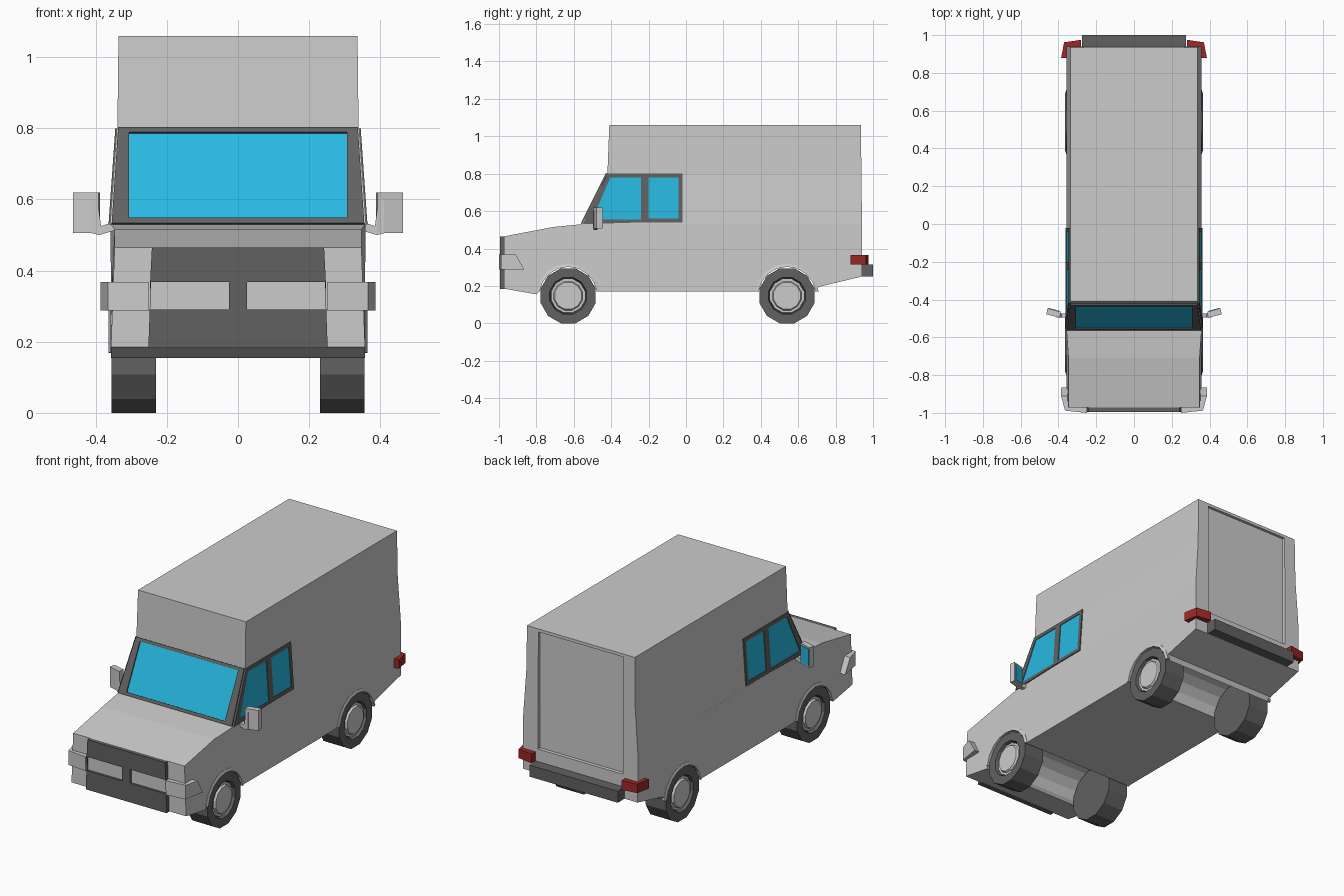
import bpy, bmesh
from math import sin, cos, pi, radians
from mathutils import Vector

if "Cube" in bpy.data.objects:
    bpy.data.objects.remove(bpy.data.objects["Cube"])


def material(name, rgb):
    m = bpy.data.materials.new(name)
    m.diffuse_color = (*rgb, 1)
    m.use_nodes = True
    m.node_tree.nodes["Principled BSDF"].inputs["Base Color"].default_value = m.diffuse_color
    return m


GLASS = material("glass_blue", (0.02, 0.48, 0.75))
DARK = material("dark_grey", (0.12, 0.12, 0.12))
RED = material("lamp_red", (0.35, 0.02, 0.02))


def finish(name, bm, mat=None, mirror=False):
    bmesh.ops.recalc_face_normals(bm, faces=bm.faces)
    me = bpy.data.meshes.new(name)
    bm.to_mesh(me)
    bm.free()
    ob = bpy.data.objects.new(name, me)
    bpy.context.collection.objects.link(ob)
    if mat:
        me.materials.append(mat)
    if mirror:
        mod = ob.modifiers.new("mirror", "MIRROR")
        mod.use_clip = False
        mod.use_mirror_merge = False
    return ob


def skin(loops, caps=True):
    """Join consecutive closed loops of points with quads."""
    bm = bmesh.new()
    rows = [[bm.verts.new(p) for p in loop] for loop in loops]
    n = len(rows[0])
    for a, b in zip(rows, rows[1:]):
        for i in range(n):
            j = (i + 1) % n
            bm.faces.new((a[i], a[j], b[j], b[i]))
    if caps:
        bm.faces.new(rows[0])
        bm.faces.new(rows[-1])
    bmesh.ops.remove_doubles(bm, verts=bm.verts, dist=1e-5)
    return bm


def shift(pts, push):
    return [Vector(p) + Vector(push) for p in pts]


def prism(name, pts, push, mat=None, mirror=False):
    return finish(name, skin([pts, shift(pts, push)]), mat, mirror)


def ring(name, outer, inner, push, mat=None, mirror=False):
    loops = [outer, shift(outer, push), shift(inner, push), inner, outer]
    return finish(name, skin(loops, False), mat, mirror)


def box(name, x0, x1, y0, y1, z0, z1, mat=None):
    return prism(name, [(x0, y0, z0), (x1, y0, z0), (x1, y1, z0), (x0, y1, z0)],
                 (0, 0, z1 - z0), mat)


def half_width(z):
    knots = [(0.15, 0.357), (0.53, 0.358), (0.80, 0.339), (1.06, 0.336)]
    for (z0, w0), (z1, w1) in zip(knots, knots[1:]):
        if z <= z1:
            return w0 + (w1 - w0) * (z - z0) / (z1 - z0)
    return knots[-1][1]


AXLES = (-0.63, 0.54)
HUB_Z = 0.147
ARC = [radians(172 - 164 * i / 8) for i in range(9)]


def arch(yc, r):
    return [(yc + r * cos(a), HUB_Z + r * sin(a)) for a in ARC]


# Body shell: side profile with wheel arches, pulled in towards the roof
profile = [(-0.972, 0.185), (-0.80, 0.155), *arch(AXLES[0], 0.158),
           *arch(AXLES[1], 0.158), (0.71, 0.195), (0.94, 0.25), (0.94, 0.62),
           (0.935, 1.06), (-0.41, 1.06), (-0.42, 0.80), (-0.555, 0.53),
           (-0.71, 0.515), (-0.972, 0.465)]
bm = skin([[(x, y, z) for y, z in profile] for x in (-1, 1)])
for level in (0.53, 0.80):
    bmesh.ops.bisect_plane(bm, geom=bm.verts[:] + bm.edges[:] + bm.faces[:],
                           dist=1e-4, plane_co=(0, 0, level), plane_no=(0, 0, 1))
for v in bm.verts:
    w = 0.347 if v.co.y < -0.7 and v.co.z > 0.4 else half_width(v.co.z)
    v.co.x = w if v.co.x > 0 else -w
body = finish("body_shell", bm)

# Recessed rear door
cutter = box("door_cutter", -0.265, 0.265, 0.92, 1.1, 0.385, 1.043)
cutter.hide_render = True
mod = body.modifiers.new("rear_door", "BOOLEAN")
mod.operation, mod.object, mod.solver = "DIFFERENCE", cutter, "EXACT"
bpy.context.view_layer.objects.active = body
bpy.ops.object.modifier_apply(modifier="rear_door")
bpy.data.objects.remove(cutter)


# Side windows
def side(pts, off=0.0):
    return [(half_width(z) + off, y, z) for y, z in pts]


def rect(y0, y1, z0, z1):
    return [(y0, z0), (y0, z1), (y1, z1), (y1, z0)]


panes = {
    "front": ([(-0.553, 0.53), (-0.42, 0.80), (-0.22, 0.80), (-0.22, 0.54)],
              [(-0.50, 0.555), (-0.405, 0.78), (-0.24, 0.78), (-0.24, 0.555)]),
    "rear": (rect(-0.22, -0.02, 0.54, 0.80), rect(-0.20, -0.04, 0.56, 0.78)),
}
for label, (outer, inner) in panes.items():
    ring(label + "_side_window_frame", side(outer, -0.005), side(inner, -0.005),
         (0.011, 0, 0), DARK, True)
    prism(label + "_side_window_glass", side(inner, -0.005), (0.007, 0, 0), GLASS, True)


# Windshield
def shield(x_low, x_high, z0, z1):
    corners = [(-x_low, z0), (-x_high, z1), (x_high, z1), (x_low, z0)]
    return [(x, -0.555 + (z - 0.53) * 0.5, z) for x, z in corners]


glass = shield(0.306, 0.306, 0.545, 0.785)
ring("windshield_frame", shield(0.355, 0.337, 0.53, 0.80), glass, (0, -0.008, 0.004), DARK)
prism("windshield_glass", shift(glass, (0, 0.004, -0.002)), (0, -0.006, 0.003), GLASS)


# Grille with two recessed headlight panels
def front(pts, y):
    return [(x, y, z) for x, z in pts]


lamp = [(0.025, 0.29), (0.247, 0.29), (0.247, 0.368), (0.025, 0.368)]
ring("grille", front([(0, 0.183), (0.252, 0.183), (0.242, 0.465), (0, 0.465)], -0.965),
     front(lamp, -0.965), (0, -0.03, 0), DARK, True)
prism("headlight_panel", front(lamp, -0.965), (0, -0.018, 0), None, True)


# Lamps wrapping round the corners
def wrap(name, outer, inner, z0, z1, slant=0.0, mat=None):
    loops = []
    for i, ((xo, yo), (xi, yi)) in enumerate(zip(outer, inner)):
        s = slant if i == len(outer) - 1 else 0
        loops.append([(xo, yo, z1), (xi, yi, z1), (xi, yi + s, z0), (xo, yo + s, z0)])
    return finish(name, skin(loops), mat, True)


wrap("front_corner_lamp", [(0.25, -1.0), (0.365, -0.988), (0.386, -0.91)],
     [(0.25, -0.96), (0.345, -0.96), (0.348, -0.91)], 0.288, 0.368, 0.045)
wrap("tail_lamp", [(0.28, 0.975), (0.37, 0.962), (0.386, 0.88)],
     [(0.28, 0.93), (0.345, 0.93), (0.35, 0.88)], 0.315, 0.366, 0, RED)

# Rear bumper
box("rear_bumper", -0.275, 0.275, 0.93, 1.0, 0.25, 0.315, DARK)

# Door mirrors
prism("mirror_arm", front([(0.34, 0.54), (0.385, 0.525), (0.395, 0.60), (0.41, 0.60),
                           (0.41, 0.505), (0.39, 0.50), (0.34, 0.515)], -0.495),
      (0, 0.022, 0), None, True)
plan = [(0.392, -0.497), (0.464, -0.478), (0.458, -0.446), (0.388, -0.465)]
prism("mirror_housing", [(x, y, 0.506) for x, y in plan], (0, 0, 0.114), None, True)
prism("mirror_glass", [(0.395, -0.463, 0.515), (0.452, -0.4475, 0.515),
                       (0.452, -0.4475, 0.611), (0.395, -0.463, 0.611)],
      (-0.0005, 0.003, 0), GLASS, True)


# Wheels and arch flares
def lathe(name, prof, yc, mat=None):
    angles = [2 * pi * (i + 0.5) / 12 for i in range(12)]
    loops = [[(x, yc + r * cos(a), HUB_Z + r * sin(a)) for a in angles] for r, x in prof]
    return finish(name, skin(loops, False), mat, True)


for label, yc in zip(("front", "rear"), AXLES):
    lathe(label + "_tyre", [(0, 0.23), (0.152, 0.23), (0.152, 0.355), (0.102, 0.355),
                            (0.096, 0.335), (0, 0.335)], yc, DARK)
    lathe(label + "_hub", [(0, 0.33), (0.095, 0.33), (0.093, 0.342), (0.08, 0.342),
                           (0.074, 0.353), (0, 0.353)], yc)
    loops = [[(0.345, *i), (0.364, *i), (0.359, *o), (0.345, *o)]
             for i, o in zip(arch(yc, 0.155), arch(yc, 0.171))]
    finish(label + "_arch_flare", skin(loops), None, True)
